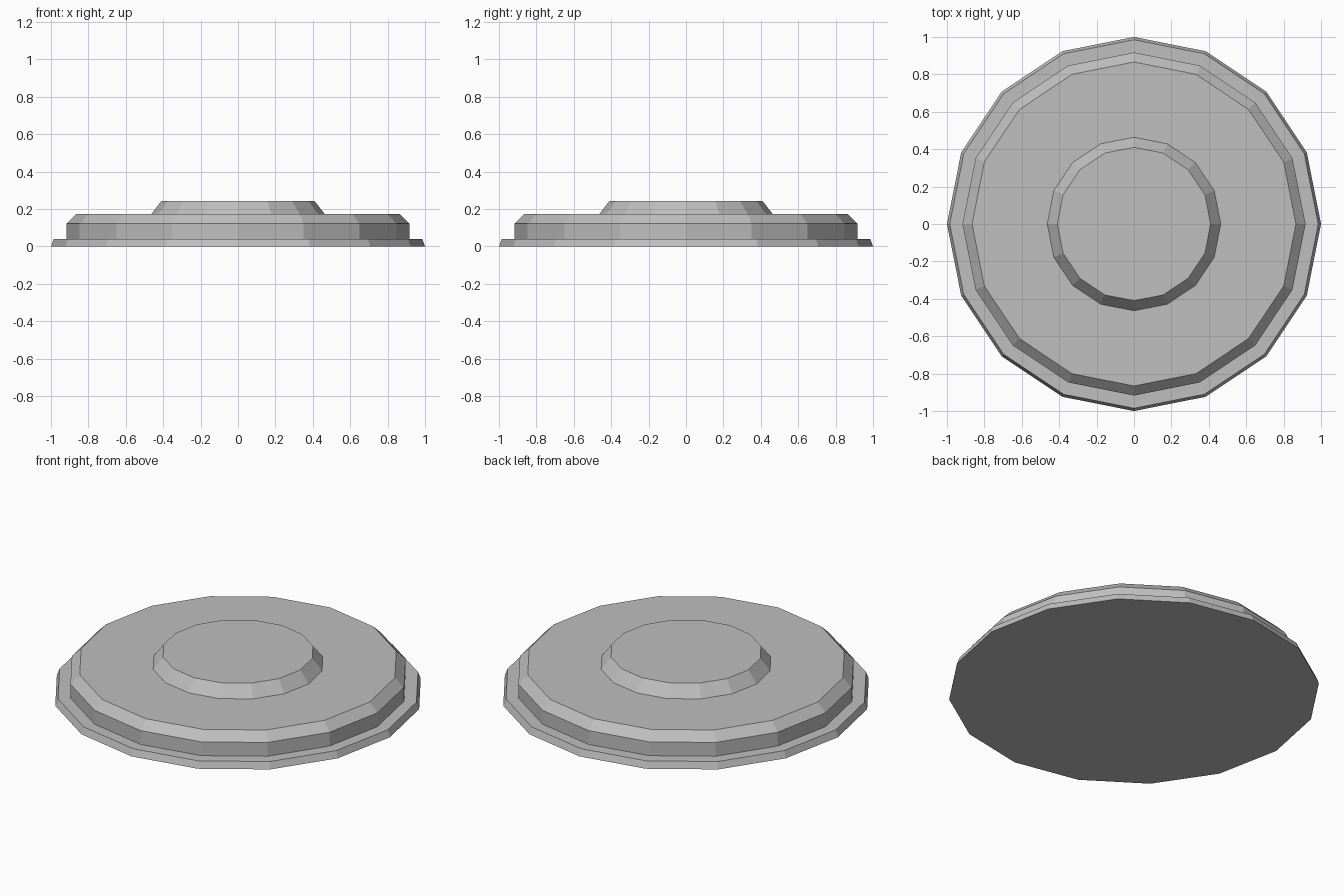
import bpy
import bmesh
import math

if "Cube" in bpy.data.objects:
    bpy.data.objects.remove(bpy.data.objects["Cube"])

SIDES = 16

grey = bpy.data.materials.new("light_grey")
grey.diffuse_color = (0.52, 0.52, 0.52, 1)
grey.use_nodes = True
grey.node_tree.nodes["Principled BSDF"].inputs["Base Color"].default_value = grey.diffuse_color


def turned_part(name, profile, cap_bottom=False, cap_top=False):
    """Sweep (radius, height) points round z as flat-sided rings."""
    bm = bmesh.new()
    rings = []
    for r, z in profile:
        rings.append([bm.verts.new((r * math.cos(2 * math.pi * i / SIDES),
                                    r * math.sin(2 * math.pi * i / SIDES), z))
                      for i in range(SIDES)])
    for low, high in zip(rings, rings[1:]):
        for i in range(SIDES):
            j = (i + 1) % SIDES
            bm.faces.new((low[i], low[j], high[j], high[i]))
    if cap_bottom:
        bm.faces.new(rings[0][::-1])
    if cap_top:
        bm.faces.new(rings[-1])
    mesh = bpy.data.meshes.new(name)
    bm.to_mesh(mesh)
    bm.free()
    mesh.materials.append(grey)
    obj = bpy.data.objects.new(name, mesh)
    bpy.context.collection.objects.link(obj)
    return obj


# Thin flange with the closed underside and the ledge around the body
turned_part("base_flange", [(1.0, 0), (0.985, 0.04), (0.917, 0.04)], cap_bottom=True)

# Main disc: straight wall, chamfered rim, flat top up to the raised centre
turned_part("main_disc", [(0.917, 0.04), (0.917, 0.122), (0.866, 0.173), (0.464, 0.173)])

# Raised centre with sloping sides
turned_part("raised_centre", [(0.464, 0.173), (0.41, 0.242)], cap_top=True)
